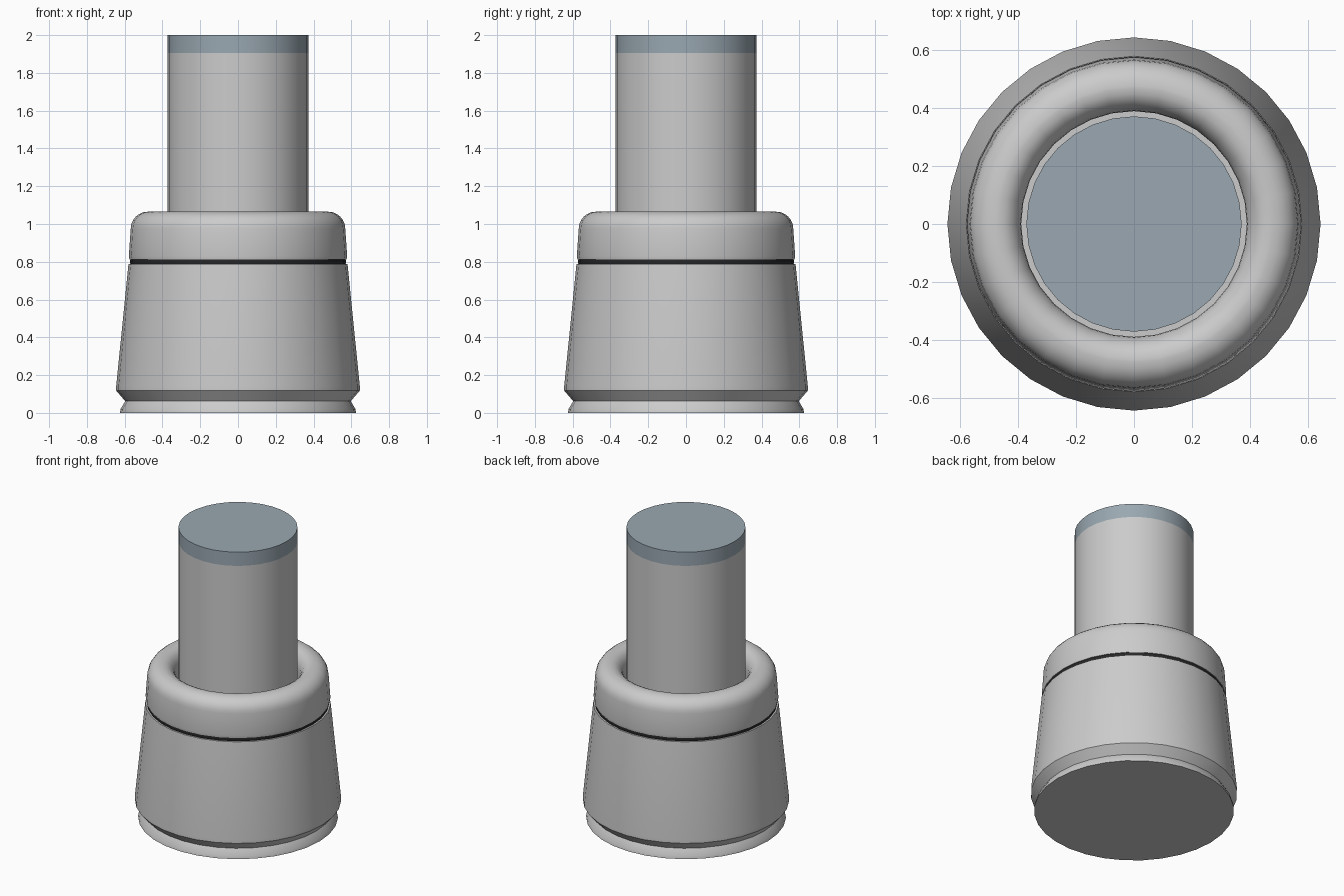
import bpy, bmesh, math

if "Cube" in bpy.data.objects:
    bpy.data.objects.remove(bpy.data.objects["Cube"])

SIDES = 32

def lathe(name, profile, color=None, angle=30):
    """Revolve (radius, z) points around z; zero radius closes an end."""
    bm = bmesh.new()
    rings = []
    for r, z in profile:
        if r == 0:
            rings.append([bm.verts.new((0, 0, z))] * SIDES)
        else:
            rings.append([bm.verts.new((r * math.cos(2 * math.pi * i / SIDES),
                                        r * math.sin(2 * math.pi * i / SIDES), z))
                          for i in range(SIDES)])
    for a, b in zip(rings, rings[1:]):
        for i in range(SIDES):
            j = (i + 1) % SIDES
            quad = list(dict.fromkeys((a[i], a[j], b[j], b[i])))
            bm.faces.new(quad)
    bmesh.ops.recalc_face_normals(bm, faces=bm.faces[:])
    mesh = bpy.data.meshes.new(name)
    bm.to_mesh(mesh)
    bm.free()
    ob = bpy.data.objects.new(name, mesh)
    bpy.context.collection.objects.link(ob)
    if color:
        mat = bpy.data.materials.new(name + "_color")
        mat.diffuse_color = (*color, 1)
        mat.use_nodes = True
        mat.node_tree.nodes["Principled BSDF"].inputs["Base Color"].default_value = mat.diffuse_color
        mesh.materials.append(mat)
    bpy.ops.object.select_all(action='DESELECT')
    ob.select_set(True)
    bpy.context.view_layer.objects.active = ob
    bpy.ops.object.shade_smooth_by_angle(angle=math.radians(angle))
    return ob

def arc(cx, cz, rx, rz, start, end, n=6):
    """Elliptical arc of profile points, angles in degrees."""
    return [(cx + rx * math.cos(math.radians(start + (end - start) * k / n)),
             cz + rz * math.sin(math.radians(start + (end - start) * k / n)))
            for k in range(n + 1)]

# Tapered body with undercut foot
lathe("body", [(0, 0), (0.625, 0), (0.622, 0.02), (0.597, 0.062), (0.645, 0.118),
               (0.645, 0.14), (0.58, 0.788), (0.565, 0.788), (0.565, 0.80), (0, 0.80)])

# Thin seam ring between body and collar
lathe("seam_ring", [(0.40, 0.785), (0.568, 0.785), (0.571, 0.792), (0.571, 0.808),
                    (0.568, 0.82), (0.40, 0.82)], (0.02, 0.02, 0.02))

# Collar with rounded lip and recessed throat
lathe("collar", [(0.0, 0.812), (0.575, 0.812), (0.578, 0.83)]
      + arc(0.478, 0.975, 0.09, 0.09, 0, 90)
      + arc(0.47, 0.965, 0.08, 0.10, 90, 180)
      + [(0.39, 0.90), (0, 0.90)])

# Shaft and its coloured tip
lathe("shaft", [(0, 0.85), (0.372, 0.85), (0.372, 1.905), (0, 1.905)])
lathe("shaft_tip", [(0, 1.905), (0.372, 1.905), (0.372, 2), (0, 2)], (0.32, 0.39, 0.44))
